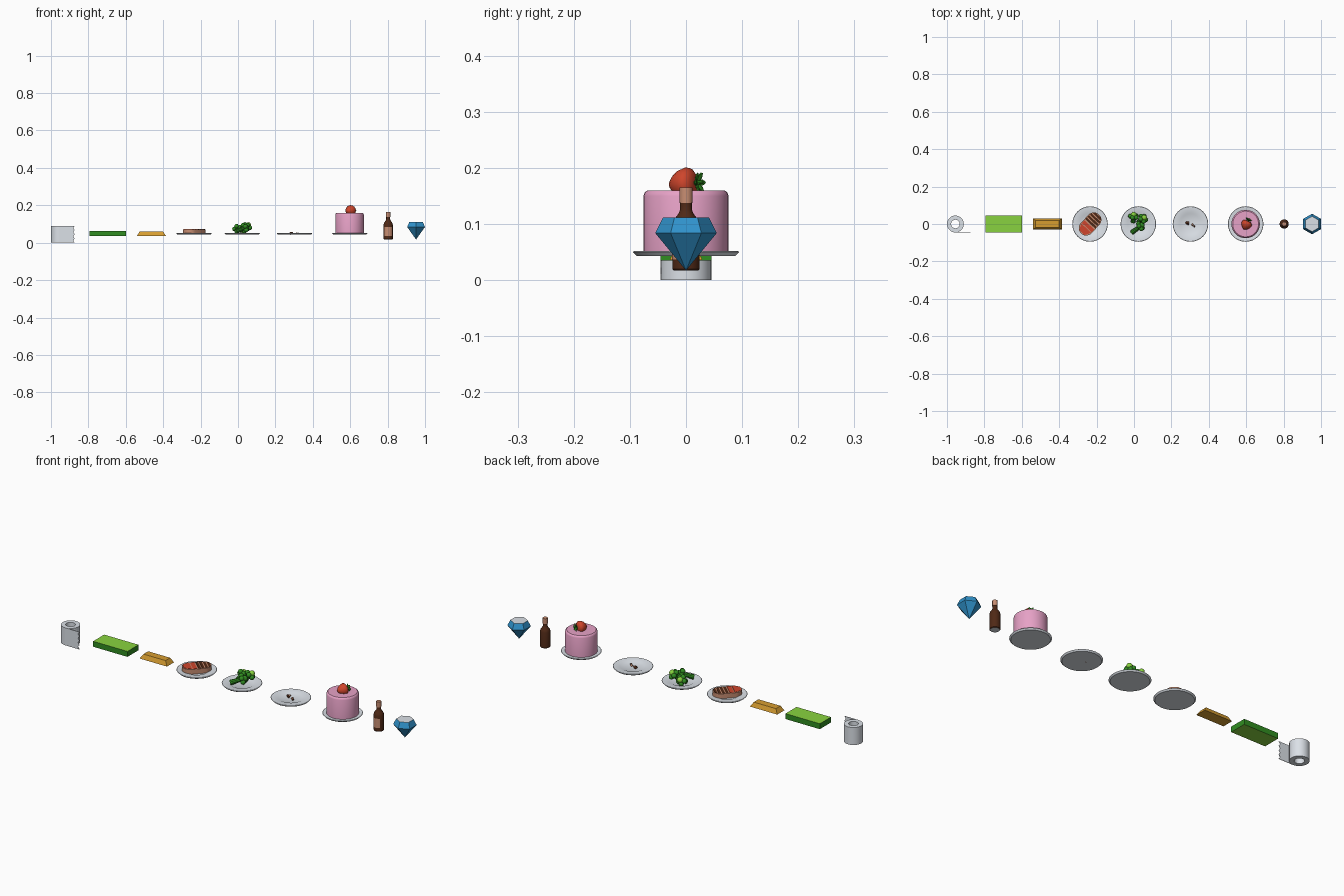
import bpy, bmesh, math
from mathutils import Vector, Matrix

if "Cube" in bpy.data.objects:
    bpy.data.objects.remove(bpy.data.objects["Cube"])

COL = {"white": (.72, .76, .81), "light_green": (.25, .65, .05), "dark_green": (.03, .27, .015),
       "gold": (.68, .34, .03), "red": (.62, .06, .025), "tan": (.58, .27, .17),
       "brown": (.08, .022, .008), "pink": (.80, .36, .57), "blue": (.03, .29, .60)}
NAMES = list(COL)
MATS = []
for n, c in COL.items():
    m = bpy.data.materials.new(n)
    m.diffuse_color = (*c, 1)
    m.use_nodes = True
    m.node_tree.nodes["Principled BSDF"].inputs["Base Color"].default_value = m.diffuse_color
    MATS.append(m)
M = {n: i for i, n in enumerate(NAMES)}


def finish(name, bm, smooth=35):
    """Fix normals, mark sharp edges and make the object with only the materials it uses."""
    bmesh.ops.recalc_face_normals(bm, faces=bm.faces)
    for f in bm.faces:
        f.smooth = smooth > 0
    for e in bm.edges:
        e.smooth = e.calc_face_angle(0) < math.radians(smooth)
    used = sorted({f.material_index for f in bm.faces})
    for f in bm.faces:
        f.material_index = used.index(f.material_index)
    me = bpy.data.meshes.new(name)
    bm.to_mesh(me)
    bm.free()
    for i in used:
        me.materials.append(MATS[i])
    ob = bpy.data.objects.new(name, me)
    bpy.context.collection.objects.link(ob)
    return ob


def lathe(name, profile, cols, seg=32, mat=None, smooth=35, closed=False, phase=0):
    """Revolve (r, z) points about z; cols is one colour or one per profile segment."""
    bm = bmesh.new()
    rings = []
    for r, z in profile:
        if r == 0:
            rings.append([bm.verts.new((0, 0, z))] * seg)
        else:
            angs = [phase + 2 * math.pi * k / seg for k in range(seg)]
            rings.append([bm.verts.new((r * math.cos(a), r * math.sin(a), z)) for a in angs])
    if closed:
        rings.append(rings[0])
    for i, (a, b) in enumerate(zip(rings, rings[1:])):
        for k in range(seg):
            j = (k + 1) % seg
            f = bm.faces.new(list(dict.fromkeys((a[k], a[j], b[j], b[k]))))
            f.material_index = M[cols if isinstance(cols, str) else cols[i]]
    bm.transform(mat or Matrix())
    return finish(name, bm, smooth)


def prism(name, pts, height, mat, side, top=None):
    """Extrude a flat outline upwards."""
    bm = bmesh.new()
    f = bm.faces.new([bm.verts.new((x, y, 0)) for x, y in pts])
    r = bmesh.ops.extrude_face_region(bm, geom=[f])
    bmesh.ops.translate(bm, verts=[v for v in r["geom"] if isinstance(v, bmesh.types.BMVert)], vec=(0, 0, height))
    bm.normal_update()
    for f in bm.faces:
        f.material_index = M[top if top and abs(f.normal.z) > .9 else side]
    bm.transform(mat)
    return finish(name, bm)


def blobs(name, items, col):
    """Cluster of small balls: (x, y, z, radius)."""
    bm = bmesh.new()
    for x, y, z, r in items:
        bmesh.ops.create_icosphere(bm, subdivisions=2, radius=r, matrix=Matrix.Translation((x, y, z)))
    for f in bm.faces:
        f.material_index = M[col]
    return finish(name, bm, 60)


def aim(base, direction):
    return Matrix.Translation(base) @ Vector(direction).to_track_quat("Z", "Y").to_matrix().to_4x4()


def at(x, y=0, z=0):
    return Matrix.Translation((x, y, z))


# Paper roll with a loose, torn sheet hanging along the front
lathe("paper_roll", [(.023, 0), (.045, 0), (.045, .09), (.023, .09)], "white", 32, at(-.955), closed=True)
teeth = [(.082 - (.008 if i % 2 else 0), .09 * i / 8) for i in range(9)]
prism("loose_sheet", [(0, 0)] + teeth + [(0, .09)], .002,
      at(-.955, -.0435) @ Matrix.Rotation(math.pi / 2, 4, "X"), "white")

# Stack of notes
prism("note_stack", [(-.098, -.045), (.098, -.045), (.098, .045), (-.098, .045)], .028,
      at(-.697, 0, .035), "dark_green", "light_green")

# Gold bar: box with the top face drawn in
bm = bmesh.new()
bmesh.ops.create_cube(bm, size=1)
for v in bm.verts:
    t = v.co.z > 0
    v.co = (v.co.x * (.126 if t else .156), v.co.y * (.038 if t else .058), .059 if t else .036)
for f in bm.faces:
    f.material_index = M["gold"]
bm.transform(at(-.463))
finish("gold_bar", bm, 0)

# Four plates
for i, x in enumerate((-.235, .023, .302, .597)):
    lathe(f"plate_{i + 1}", [(0, .043), (.088, .043), (.095, .05), (.093, .0515), (.06, .05),
                             (.053, .0465), (0, .0465)], "white", 32, at(x))

# Steak: rounded slab, red cut half and seared half with grill stripes
turn = at(-.235, 0, .046) @ Matrix.Rotation(math.radians(47), 4, "Z")
outline = [((.03 if math.cos(a) > 0 else -.03) + .04 * math.cos(a), .04 * math.sin(a))
           for a in (2 * math.pi * (k + .5) / 24 for k in range(24))]
prism("steak", outline, .025, turn, "tan")


def slab_plate(name, x0, x1, col, z=.025):
    w = [.036 * min(1, math.sqrt(max(.1, 1 - (max(0, abs(x) - .03) / .04) ** 2))) for x in (x0, x1)]
    prism(name, [(x0, -w[0]), (x1, -w[1]), (x1, w[1]), (x0, w[0])], .0012, turn @ at(0, 0, z), col)


slab_plate("steak_red_end", -.064, -.03, "red")
slab_plate("steak_red_middle", -.026, -.006, "red")
for i in range(4):
    slab_plate(f"grill_stripe_{i + 1}", .001 + i * .017, .013 + i * .017, "brown")

# Broccoli: three florets, each a stem and a cluster of balls
florets = [((-.005, .01, .058), (-.002, .042, .075)), ((.025, .01, .055), (.05, .03, .088)),
           ((-.012, -.046, .06), (.035, -.012, .078))]
for i, (s, h) in enumerate(florets):
    s, h = Vector(s) + Vector((.023, 0, 0)) * (i < 0), Vector(h)
    d = (h - s).normalized()
    lathe(f"broccoli_stem_{i + 1}", [(0, 0), (.013, 0), (.010, (h - s).length), (0, (h - s).length)],
          ["light_green" if i < 2 else "dark_green", "dark_green", "dark_green"], 10, aim(s, d))
    q = d.to_track_quat("Z", "Y")
    balls = [h + q @ Vector((.017 * math.cos(a), .017 * math.sin(a), -.002))
             for a in (2 * math.pi * k / 5 for k in range(5))]
    blobs(f"broccoli_head_{i + 1}", [(*b, .0125) for b in balls], "dark_green")
    blobs(f"broccoli_crown_{i + 1}", [(*(h + d * .009), .015)], "light_green" if i < 2 else "dark_green")

# Leftover crumbs
blobs("dark_crumbs", [(.283, .006, .05, .008), (.29, -.001, .049, .005), (.322, -.013, .049, .005)], "brown")
blobs("light_crumbs", [(.313, -.004, .049, .006), (.29, .008, .053, .005)], "tan")

# Cake with a rounded top edge
lathe("cake", [(0, .047), (.076, .047), (.076, .150), (.074, .156), (.069, .16), (0, .16)], "pink", 32, at(.597))

# Strawberry lying on the cake, with its leaves
base, axis = Vector((.608, .012, .173)), Vector((-.45, -.9, -.08)).normalized()
lathe("strawberry", [(0, -.004), (.018, -.003), (.027, .004), (.029, .012), (.025, .025), (.016, .037),
                     (.007, .044), (0, .046)], "red", 16, aim(base, axis), 60)
for i in range(6):
    leaf = aim(base, -axis) @ Matrix.Rotation(math.pi * i / 3, 4, "Z") @ Matrix.Rotation(math.radians(-25), 4, "Y")
    bm = bmesh.new()
    bmesh.ops.create_icosphere(bm, subdivisions=1, radius=1)
    for f in bm.faces:
        f.material_index = M["dark_green"]
    bm.transform(leaf @ at(.013, 0, .006) @ Matrix.Diagonal((.013, .0065, .003, 1)))
    finish(f"strawberry_leaf_{i + 1}", bm, 0)
lathe("strawberry_stalk", [(0, 0), (.004, 0), (.003, .02), (0, .02)], "dark_green", 8, aim(base, -axis))

# Bottle with wrapped neck
lathe("bottle", [(0, .017), (.022, .017), (.0245, .02), (.0245, .098), (.021, .108), (.013, .119), (.0105, .126),
                 (.0105, .137), (.012, .137), (.012, .165), (0, .165)],
      ["white"] + ["brown"] * 6 + ["tan"] * 4, 24, at(.803))

# Curved front label
bm = bmesh.new()
angs = [math.radians(-140 + 10 * k) for k in range(11)]
cols = [[bm.verts.new((.803 + .0252 * math.cos(a), .0252 * math.sin(a), z)) for z in (.037, .085)] for a in angs]
for a, b in zip(cols, cols[1:]):
    bm.faces.new((a[0], b[0], b[1], a[1])).material_index = M["tan"]
finish("bottle_label", bm)

# Six-sided cut gem with a pale table
lathe("gem", [(0, .017), (.055, .084), (.041, .112), (0, .112)], ["blue", "blue", "white"], 6,
      at(.952), 0, phase=math.pi / 6)
